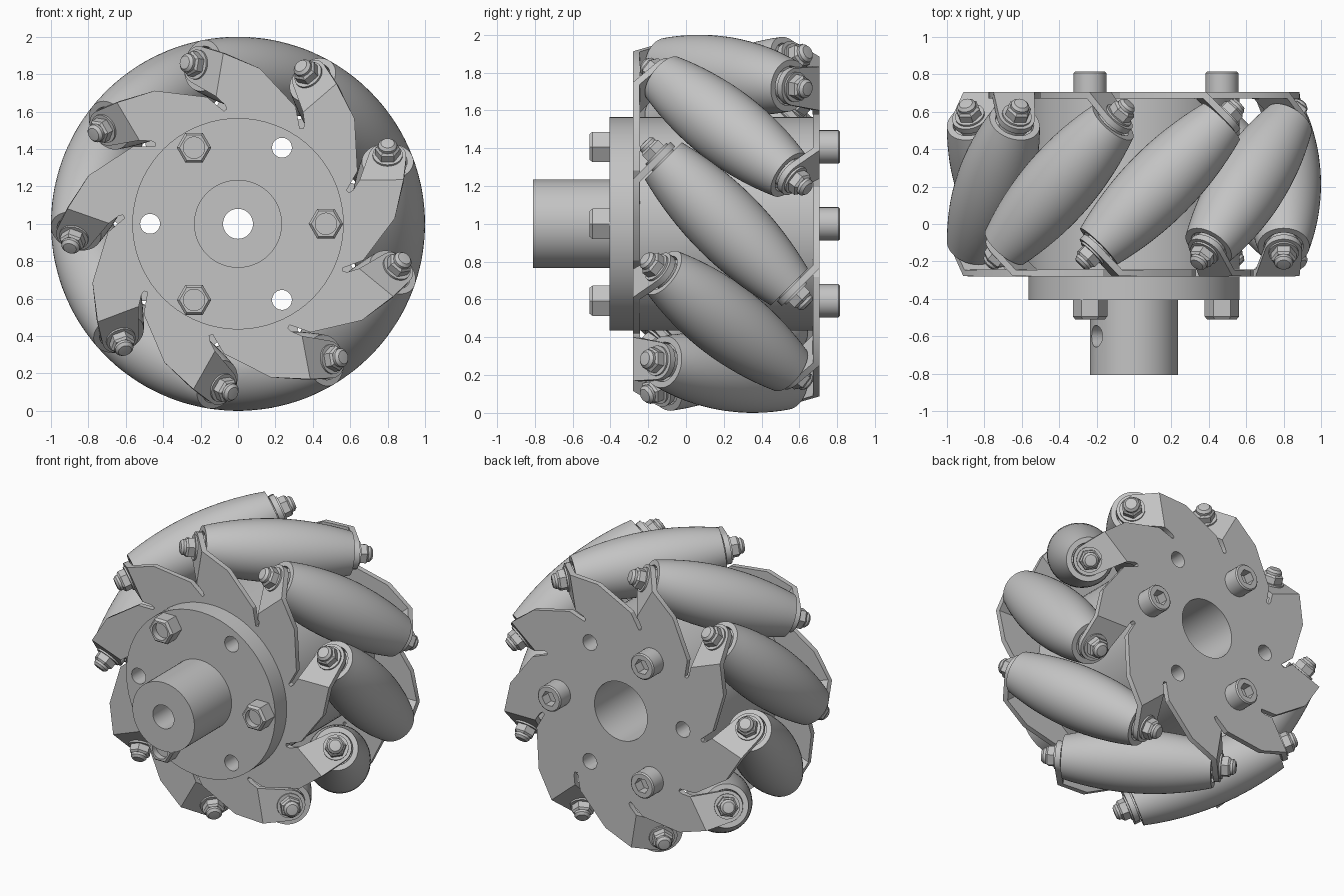
import bpy, bmesh
from math import pi, sin, cos, radians, sqrt
from mathutils import Matrix, Vector

cube = bpy.data.objects.get("Cube")
if cube:
    bpy.data.objects.remove(cube, do_unlink=True)

ROLLERS = 9
MID_Y = 0.213        # middle of the roller cage along the axle
AXIS_R = 0.8         # distance of roller axes from the wheel axis
PLATE_Y = -0.262     # mid surface of the front plate
BEND_T = 0.228       # where the tabs fold
ROOT_HALF = sqrt(0.5)

grey = bpy.data.materials.new("plain grey")
grey.use_nodes = True
grey.diffuse_color = (0.55, 0.55, 0.55, 1)
grey.node_tree.nodes["Principled BSDF"].inputs["Base Color"].default_value = (0.55, 0.55, 0.55, 1)

CENTRE = Matrix.Translation((0, 0, 1))
WHEEL = CENTRE @ Matrix.Rotation(-pi / 2, 4, 'X')      # local z runs along +y
made = []


def turn(angle):
    """Rotation about the wheel axis, from +x towards +z."""
    return Matrix.Rotation(-angle, 4, 'Y')


def add(name, bm, matrix):
    bmesh.ops.recalc_face_normals(bm, faces=bm.faces)
    bm.transform(matrix)
    mesh = bpy.data.meshes.new(name)
    bm.to_mesh(mesh)
    bm.free()
    mesh.materials.append(grey)
    obj = bpy.data.objects.new(name, mesh)
    bpy.context.collection.objects.link(obj)
    made.append(obj)
    return obj


def lathe(name, profile, matrix, steps=40, closed=False):
    """Spin (radius, height) points around local z."""
    bm = bmesh.new()
    verts = [bm.verts.new((r, 0, z)) for r, z in profile]
    pairs = list(zip(verts, verts[1:])) + ([(verts[-1], verts[0])] if closed else [])
    edges = [bm.edges.new(p) for p in pairs]
    bmesh.ops.spin(bm, geom=verts + edges, cent=(0, 0, 0), axis=(0, 0, 1),
                   angle=2 * pi, steps=steps, use_merge=True)
    bmesh.ops.remove_doubles(bm, verts=bm.verts, dist=1e-5)
    return add(name, bm, matrix)


def rod(name, radius, low, high, matrix, steps=32):
    return lathe(name, [(0, low), (radius, low), (radius, high), (0, high)], matrix, steps)


def apply(obj, mod):
    bpy.context.view_layer.objects.active = obj
    bpy.ops.object.modifier_apply(modifier=mod.name)


def cut(obj, cutter):
    mod = obj.modifiers.new("cut", 'BOOLEAN')
    mod.operation = 'DIFFERENCE'
    mod.solver = 'EXACT'
    mod.object = cutter
    apply(obj, mod)


def discard(cutter):
    made.remove(cutter)
    bpy.data.objects.remove(cutter, do_unlink=True)


def plate(name, flip):
    """Toothed sheet whose teeth fold 45 degrees into roller tabs."""
    bm = bmesh.new()
    body, tabs = [], []
    for k in range(ROLLERS):
        spin = turn(2 * pi * k / ROLLERS)

        def point(r, t, y=PLATE_Y):
            return bm.verts.new(spin @ Vector((r, y, t)))
        edge = [point(0.67, -0.195), point(0.839, 0.03)]
        outer, inner = point(0.885, BEND_T), point(0.65, BEND_T)
        slot = [point(0.615, 0.18), point(0.595, 0.166), point(0.58, 0.178)]
        body += edge + [outer, inner] + slot
        arc = []
        for i in range(13):
            a = radians(-7 + 172 * i / 12)
            u = (0.174 + 0.1 * sin(a)) * ROOT_HALF
            arc.append(point(AXIS_R + 0.1 * cos(a), BEND_T + u, PLATE_Y + u))
        tabs.append([inner, outer] + arc)
    bm.faces.new(body)
    for tab in tabs:
        bm.faces.new(tab)
    if flip:
        bm.transform(Matrix.Translation((0, 2 * MID_Y, 0)) @ Matrix.Rotation(pi, 4, 'X'))
    obj = add(name, bm, CENTRE)
    mod = obj.modifiers.new("thickness", 'SOLIDIFY')
    mod.thickness = 0.035
    mod.offset = 0
    mod.use_even_offset = True
    apply(obj, mod)
    return obj


# Hub, flange and drum in one turned piece, with a stepped bore
core = lathe("hub_and_drum", [(0.08, -0.808), (0.235, -0.808), (0.235, -0.405),
                              (0.565, -0.405), (0.565, 0.675), (0.2, 0.675),
                              (0.2, -0.25), (0.08, -0.25)], WHEEL, 72, closed=True)
front_plate = plate("front_plate", False)
back_plate = plate("back_plate", True)

# Open bolt holes, plate bores and the set screw hole
for angle in (60, 180, 300):
    hole = rod("hole_cutter", 0.053, -1, 1,
               CENTRE @ turn(radians(angle)) @ Matrix.Translation((0.47, 0, 0))
               @ Matrix.Rotation(-pi / 2, 4, 'X'))
    for obj in (core, front_plate, back_plate):
        cut(obj, hole)
    discard(hole)
bore = rod("bore_cutter", 0.2, -1, 1, WHEEL, 72)
cut(front_plate, bore)
cut(back_plate, bore)
discard(bore)
screw = rod("set_screw_cutter", 0.058, 0, 0.4,
            CENTRE @ turn(radians(150)) @ Matrix.Translation((0, -0.6, 0))
            @ Matrix.Rotation(pi / 2, 4, 'Y'))
cut(core, screw)
discard(screw)

# Three clamping bolts: hex nut in front, socket head behind
for i in range(3):
    a = 2 * pi * i / 3
    place = Matrix.Translation((0.47 * cos(a), 0, 0.47 * sin(a))) @ WHEEL
    nut = lathe(f"clamp_nut_{i}", [(0, -0.4), (0.092, -0.4), (0.092, -0.495),
                                   (0.078, -0.511), (0, -0.511)], place, 6)
    recess = rod("nut_cutter", 0.057, -0.6, -0.47, place)
    cut(nut, recess)
    discard(recess)
    head = lathe(f"clamp_head_{i}", [(0, 0.69), (0.088, 0.69), (0.088, 0.807),
                                     (0.08, 0.815), (0, 0.815)], place, 32)
    socket = rod("socket_cutter", 0.052, 0.75, 0.9, place, 6)
    cut(head, socket)
    discard(socket)

# Barrel roller, shaped so that its outside follows the wheel circle
barrel = []
for i in range(17):
    s = 0.435 * (i / 8 - 1)
    reach = sqrt(AXIS_R ** 2 + s * s / 2)
    lean = s / (2 * reach)
    barrel.append(((1 - reach) * sqrt(1 - lean * lean), s + (1 - reach) * lean))
end = barrel[-1][1]
barrel = ([(0, -0.44), (0.1, -0.44), (0.105, -end)] + barrel
          + [(0.105, end), (0.1, 0.44), (0, 0.44)])


def roller_axis(side):
    return (CENTRE @ Matrix.Translation((AXIS_R, MID_Y, 0))
            @ Matrix.Rotation(pi / 4 + side * pi, 4, 'X'))


masters = [lathe("roller", barrel, roller_axis(0), 48)]
for side, label in enumerate(("front", "back")):
    axis = roller_axis(side)
    masters.append(rod(f"{label}_axle_washer", 0.08, 0.43, 0.526, axis))
    masters.append(lathe(f"{label}_axle_nut", [(0, 0.52), (0.068, 0.52), (0.068, 0.568),
                                               (0.056, 0.58), (0, 0.58)], axis, 6))
    masters.append(lathe(f"{label}_nut_dome", [(0, 0.57), (0.05, 0.57), (0.05, 0.595),
                                               (0.036, 0.61), (0, 0.613)], axis, 24))

# Smooth the turned surfaces, keep the edges
bpy.ops.object.select_all(action='DESELECT')
for obj in made:
    obj.select_set(True)
bpy.context.view_layer.objects.active = core
bpy.ops.object.shade_smooth_by_angle(angle=radians(30))

# Repeat the roller set around the wheel
for k in range(1, ROLLERS):
    for master in masters:
        copy = bpy.data.objects.new(f"{master.name}_{k}", master.data)
        copy.matrix_world = CENTRE @ turn(2 * pi * k / ROLLERS) @ CENTRE.inverted()
        bpy.context.collection.objects.link(copy)
